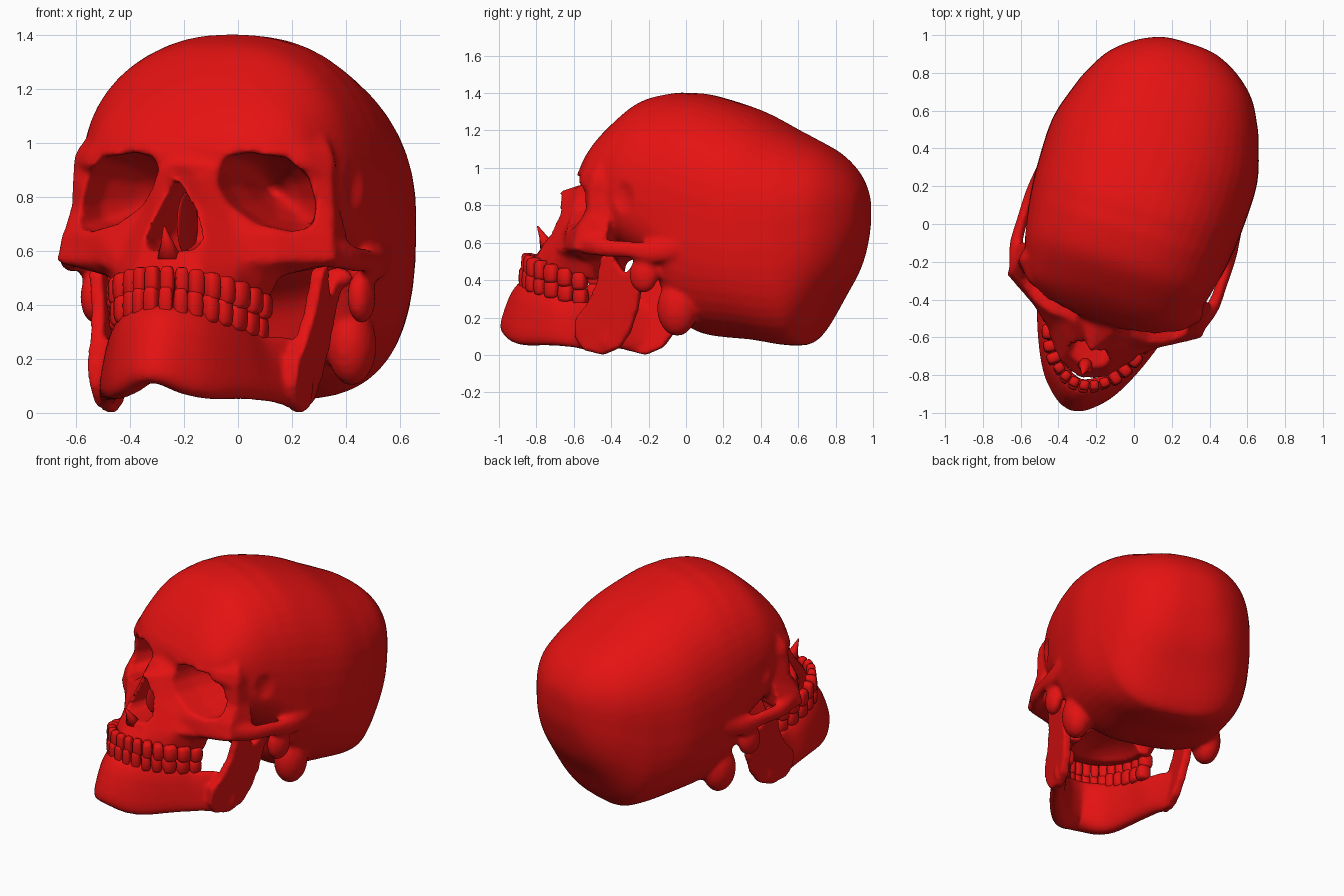
import bpy, bmesh, math
from mathutils import Matrix, Vector

if "Cube" in bpy.data.objects:
    bpy.data.objects.remove(bpy.data.objects["Cube"])

red = bpy.data.materials.new("bone_red")
red.diffuse_color = (0.78, 0.006, 0.006, 1)
red.use_nodes = True
red.node_tree.nodes["Principled BSDF"].inputs["Base Color"].default_value = red.diffuse_color
# The head is modelled facing -y, then turned a little to one side
TURN = Matrix.Translation((-0.015, 0, 0)) @ Matrix.Rotation(math.radians(-18), 4, 'Z')


def loft(bm, rings):
    vs = [[bm.verts.new(p) for p in r] for r in rings]
    n = len(vs[0])
    for a, b in zip(vs, vs[1:]):
        for i in range(n):
            j = (i + 1) % n
            bm.faces.new((a[i], a[j], b[j], b[i]))
    bm.faces.new(vs[0][::-1])
    bm.faces.new(vs[-1])


def resample(rows, n=4):
    """Catmull-Rom curve through rows of numbers."""
    out = []
    for i in range(len(rows) - 1):
        p0, p1, p2 = rows[max(i - 1, 0)], rows[i], rows[i + 1]
        p3 = rows[min(i + 2, len(rows) - 1)]
        for k in range(n):
            t = k / n
            out.append([0.5 * (2 * b + (c - a) * t + (2 * a - 5 * b + 4 * c - d) * t * t
                               + (3 * b - a - 3 * c + d) * t ** 3)
                        for a, b, c, d in zip(p0, p1, p2, p3)])
    return out + [list(rows[-1])]


def power(v, e):
    return math.copysign(abs(v) ** e, v)


def blob(bm, centre, radii, e=1.0, turn=0.0, u=20, v=12):
    """Ellipsoid, boxier as e gets smaller."""
    m = Matrix.Translation(centre) @ Matrix.Rotation(turn, 4, 'Z')
    for vert in bmesh.ops.create_uvsphere(bm, u_segments=u, v_segments=v, radius=1)["verts"]:
        vert.co = m @ Vector([power(c, e) * r for c, r in zip(vert.co, radii)])


def make(name, bm):
    bmesh.ops.recalc_face_normals(bm, faces=bm.faces)
    me = bpy.data.meshes.new(name)
    bm.to_mesh(me)
    bm.free()
    ob = bpy.data.objects.new(name, me)
    bpy.context.collection.objects.link(ob)
    return ob


def finish(ob, voxel=0, cutter=None, smooth=5):
    """Fuse, carve, smooth, then turn into place."""
    if voxel:
        def fuse():
            m = ob.modifiers.new("fuse", 'REMESH')
            m.mode, m.voxel_size = 'VOXEL', voxel
        fuse()
        if cutter:
            b = ob.modifiers.new("carve", 'BOOLEAN')
            b.operation, b.object, b.solver = 'DIFFERENCE', cutter, 'EXACT'
            fuse()
        s = ob.modifiers.new("soften", 'SMOOTH')
        s.factor, s.iterations = 0.5, smooth
        dg = bpy.context.evaluated_depsgraph_get()
        me = bpy.data.meshes.new_from_object(ob.evaluated_get(dg))
        ob.modifiers.clear()
        ob.data = me
    ob.data.transform(TURN)
    ob.data.materials.clear()
    ob.data.materials.append(red)
    ob.data.shade_smooth()


# Cranium: cross-sections from forehead to back (y, half width, top, bottom, widest height)
bm = bmesh.new()
rows = [(-.54, .10, .99, .90, .95), (-.52, .26, 1.04, .82, .95), (-.45, .40, 1.15, .70, .93),
        (-.36, .465, 1.25, .62, .90), (-.22, .52, 1.36, .52, .87), (-.06, .55, 1.40, .40, .82),
        (.02, .56, 1.40, .20, .80), (.14, .57, 1.39, .11, .77), (.40, .57, 1.31, .08, .72),
        (.60, .515, 1.21, .05, .72), (.70, .475, 1.16, .08, .73), (.83, .40, 1.09, .28, .75),
        (.93, .285, 1.0, .44, .76), (.99, .16, .90, .62, .77), (1.005, .06, .82, .72, .77)]
rings = []
for y, w, top, bot, mid in resample(rows):
    ring = []
    for i in range(48):
        a = math.tau * i / 48
        c, s = math.cos(a), math.sin(a)
        e = 2 / 2.3 if s > 0 else 2 / 2.8
        ring.append((w * power(c, e), y, mid + ((top - mid) if s > 0 else (mid - bot)) * power(s, e)))
    rings.append(ring)
loft(bm, rings)

# Face: horizontal slices (height, slope, half outline from the midline out)
slices = [
    (1.09, 0, (0, -.47), (.14, -.46), (.27, -.42), (.36, -.36), (.41, -.31), (.41, -.27)),
    (1.03, 0, (0, -.52), (.14, -.515), (.28, -.475), (.39, -.41), (.465, -.33), (.45, -.27)),
    (.97, 0, (0, -.54), (.14, -.545), (.30, -.515), (.42, -.45), (.50, -.36), (.48, -.27)),
    (.92, 0, (0, -.56), (.10, -.545), (.30, -.52), (.44, -.45), (.515, -.36), (.49, -.27)),
    (.875, 0, (0, -.715), (.06, -.63), (.15, -.54), (.32, -.50), (.51, -.38), (.49, -.27)),
    (.76, 0, (0, -.73), (.09, -.67), (.17, -.58), (.32, -.53), (.515, -.38), (.50, -.27)),
    (.66, 0, (0, -.77), (.11, -.72), (.21, -.62), (.35, -.56), (.53, -.44), (.53, -.27)),
    (.56, 0, (0, -.82), (.12, -.78), (.23, -.67), (.36, -.57), (.545, -.46), (.55, -.29)),
    (.545, .1, (0, -.84), (.13, -.79), (.24, -.67), (.31, -.55), (.33, -.46), (.28, -.42)),
    (.505, .25, (0, -.87), (.14, -.81), (.225, -.70), (.27, -.58), (.285, -.48), (.25, -.43))]
rings = []
for z, slope, *half in slices:
    full = [(-x, y) for x, y in half[:0:-1]] + half
    rings.append([(x, y, z - slope * (y + .87)) for x, y in full])
loft(bm, rings)

# Cheek arches, ear lumps and the bony knobs behind the ears
arch = [(-.42, .50, .60, .04, .06), (-.30, .545, .575, .035, .05), (-.15, .555, .565, .03, .045),
        (0, .555, .55, .03, .06), (.14, .54, .58, .03, .06)]
for s in (1, -1):
    loft(bm, [[(s * (x + rx * math.cos(a)), y, z + rz * math.sin(a))
               for a in (math.tau * i / 16 for i in range(16))]
              for y, x, z, rx, rz in resample(arch)])
    blob(bm, (s * .52, -.07, .43), (.05, .08, .10))
    blob(bm, (s * .43, .09, .25), (.09, .11, .15))
skull = make("cranium_and_face", bm)

# Cutters: eye sockets, nose opening, palate, temple hollows
bm = bmesh.new()
socket = [(.12, .90), (.14, .95), (.22, .965), (.36, .945), (.43, .88), (.462, .77),
          (.45, .69), (.39, .672), (.27, .70), (.17, .77), (.125, .84)]
for s in (1, -1):
    loft(bm, [[(s * (cx + (x - .29) * k), y, .82 + (z - .82) * k) for x, z in socket]
              for y, k, cx in ((-.9, 1, .29), (-.44, 1, .29), (-.30, .82, .28),
                               (-.18, .5, .235), (-.08, .15, .19))])
    blob(bm, (s * .655, -.2, .84), (.15, .13, .19))
nose = [(0, .872), (.045, .80), (.085, .72), (.11, .645), (.09, .605), (.03, .60)]
outline = nose + [(-x, z) for x, z in nose[:0:-1]]
loft(bm, [[(x * k, y, .72 + (z - .72) * k) for x, z in outline]
          for y, k in ((-1, 1), (-.6, 1), (-.45, .7))])
blob(bm, (0, -.53, .38), (.21, .29, .15))
cutter = make("opening_cutter", bm)
cutter.hide_render = True
finish(skull, 0.0135, cutter)
bpy.data.objects.remove(cutter)

# Nasal spine and septum
bm = bmesh.new()
blob(bm, (0, -.56, .70), (.012, .12, .12))
loft(bm, [[(r * math.cos(a), y + r * math.sin(a), z) for a in (math.tau * i / 8 for i in range(8))]
          for y, z, r in ((-.77, .57, .05), (-.80, .63, .025), (-.835, .69, .004))])
finish(make("nasal_spine_and_septum", bm))

# Lower jaw body: (bottom x y z, top x y z, thickness) from chin to corner
bm = bmesh.new()
side = [(0, -.985, .11, 0, -.90, .40, .14), (.10, -.93, .07, .11, -.85, .385, .12),
        (.18, -.84, .05, .18, -.765, .36, .10), (.26, -.68, .05, .235, -.65, .32, .09),
        (.32, -.53, .04, .27, -.53, .29, .08), (.36, -.41, .02, .345, -.41, .28, .065),
        (.385, -.31, .02, .39, -.31, .24, .05)]
path = [(-r[0], r[1], r[2], -r[3], *r[4:]) for r in side[:0:-1]] + side
path = resample(path)
rings = []
for i, r in enumerate(path):
    a, b = path[max(i - 1, 0)], path[min(i + 1, len(path) - 1)]
    out = Vector((b[1] - a[1], a[0] - b[0], 0)).normalized()
    low, high = Vector(r[:3]), Vector(r[3:6])
    mid, half = (low + high) / 2, (high - low) / 2
    rings.append([mid + half * power(math.sin(t), .7) + out * power(math.cos(t), .8) * r[6] / 2
                  * (1 - .25 * math.sin(t)) for t in (math.tau * k / 20 for k in range(20))])
loft(bm, rings)

# Upright jaw branches with hinge knobs
branch = [(-.43, .26), (-.365, .38), (-.335, .52), (-.285, .56), (-.25, .50), (-.20, .43),
          (-.15, .49), (-.10, .53), (-.07, .50), (-.11, .40), (-.14, .25), (-.19, .12),
          (-.25, .04), (-.345, 0), (-.45, .025), (-.50, .10), (-.49, .20)]
for s in (1, -1):
    loft(bm, [[(s * (.365 + .13 * z + d), y, z) for y, z in branch] for d in (-.026, .026)])
    blob(bm, (s * .435, -.10, .50), (.06, .035, .04))
finish(make("lower_jaw", bm), 0.012, None, 4)

# Teeth: both rows follow an elliptical arch, incisors to molars
widths = (.055, .052, .058, .062, .066, .085, .085, .08)


def teeth(name, rx, ry, z_front, z_back):
    bm = bmesh.new()
    fine = [(rx * math.sin(t), -.47 - ry * math.cos(t), t)
            for t in (math.pi / 2 * i / 400 for i in range(401))]
    run = [0.0]
    for p, q in zip(fine, fine[1:]):
        run.append(run[-1] + math.dist(p[:2], q[:2]))
    scale, pos = run[-1] / sum(widths), 0
    for i, w in enumerate(widths):
        w *= scale
        k = next(j for j, d in enumerate(run) if d >= pos + w / 2)
        pos += w
        x, y, t = fine[k]
        f = (y + .47 + ry) / ry
        z = z_front + (z_back - z_front) * f
        depth = .028 if i < 3 else .042
        turn = math.atan2(ry * math.sin(t), rx * math.cos(t))
        for s in (1, -1):
            blob(bm, (s * x, y, z), (w * .48, depth, .058 - .01 * f), .55, s * turn, 12, 8)
    finish(make(name, bm))


teeth("upper_teeth", .27, .42, .488, .385)
teeth("lower_teeth", .255, .435, .412, .30)
